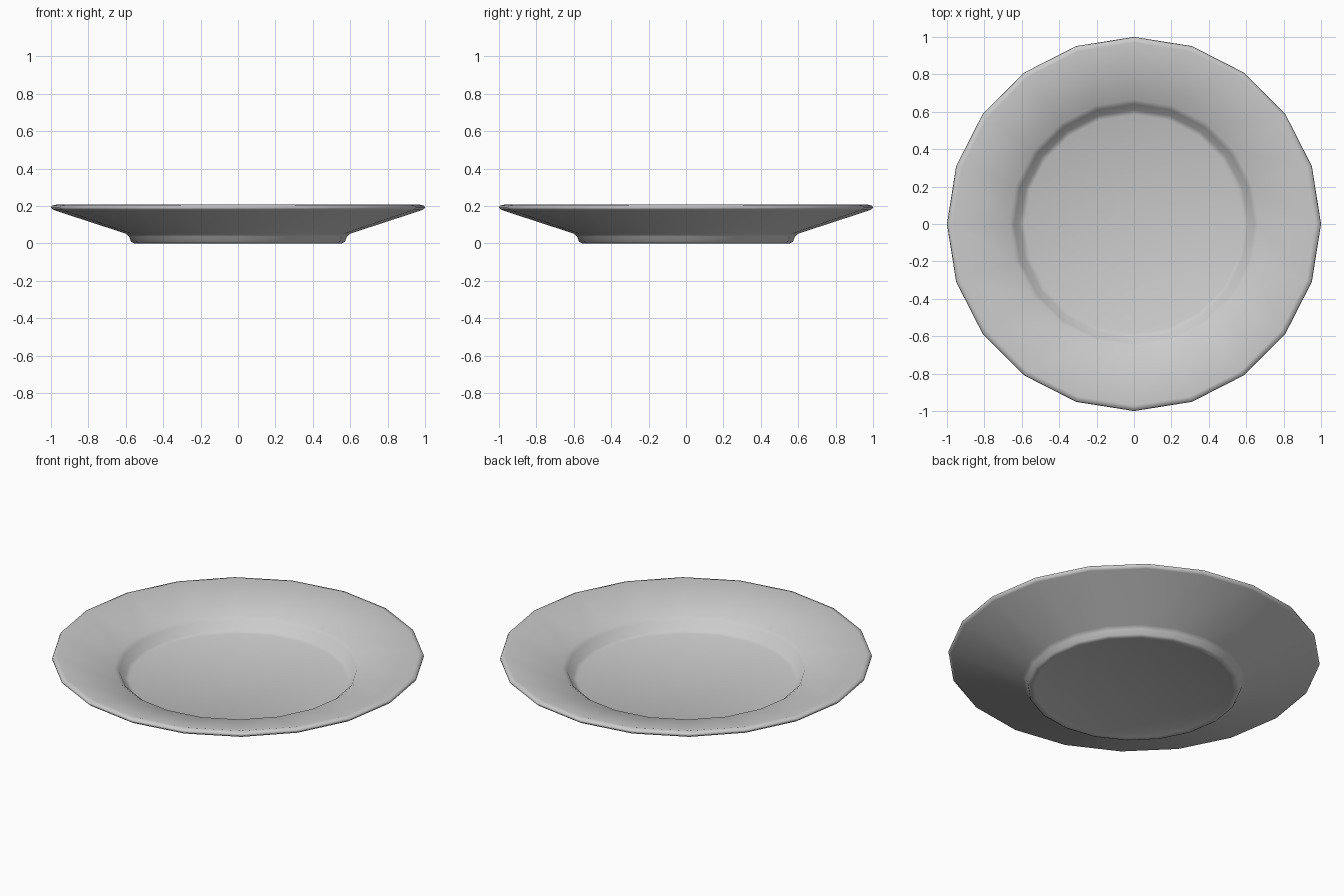
import bpy, bmesh, math

if "Cube" in bpy.data.objects:
    bpy.data.objects.remove(bpy.data.objects["Cube"])

SIDES = 20

# Closed cross-section: underside centre, foot, flange, rim, well, top centre
profile = [
    (0.0, 0.015), (0.50, 0.015), (0.535, 0.003), (0.555, 0.0), (0.572, 0.009),
    (0.582, 0.035), (0.60, 0.052), (0.985, 0.178), (1.0, 0.19), (0.995, 0.202),
    (0.97, 0.207), (0.665, 0.132), (0.64, 0.115), (0.61, 0.07), (0.585, 0.06),
    (0.0, 0.06),
]

# Plate: lathe the profile around z
bm = bmesh.new()
verts = [bm.verts.new((r, 0, z)) for r, z in profile]
edges = [bm.edges.new(pair) for pair in zip(verts, verts[1:])]
bmesh.ops.spin(bm, geom=verts + edges, cent=(0, 0, 0), axis=(0, 0, 1),
               angle=math.tau, steps=SIDES, use_merge=False)
bmesh.ops.remove_doubles(bm, verts=bm.verts, dist=0.0005)
bmesh.ops.recalc_face_normals(bm, faces=bm.faces)

mesh = bpy.data.meshes.new("plate")
bm.to_mesh(mesh)
bm.free()
plate = bpy.data.objects.new("plate", mesh)
bpy.context.collection.objects.link(plate)

# Smooth shading throughout
for face in mesh.polygons:
    face.use_smooth = True
